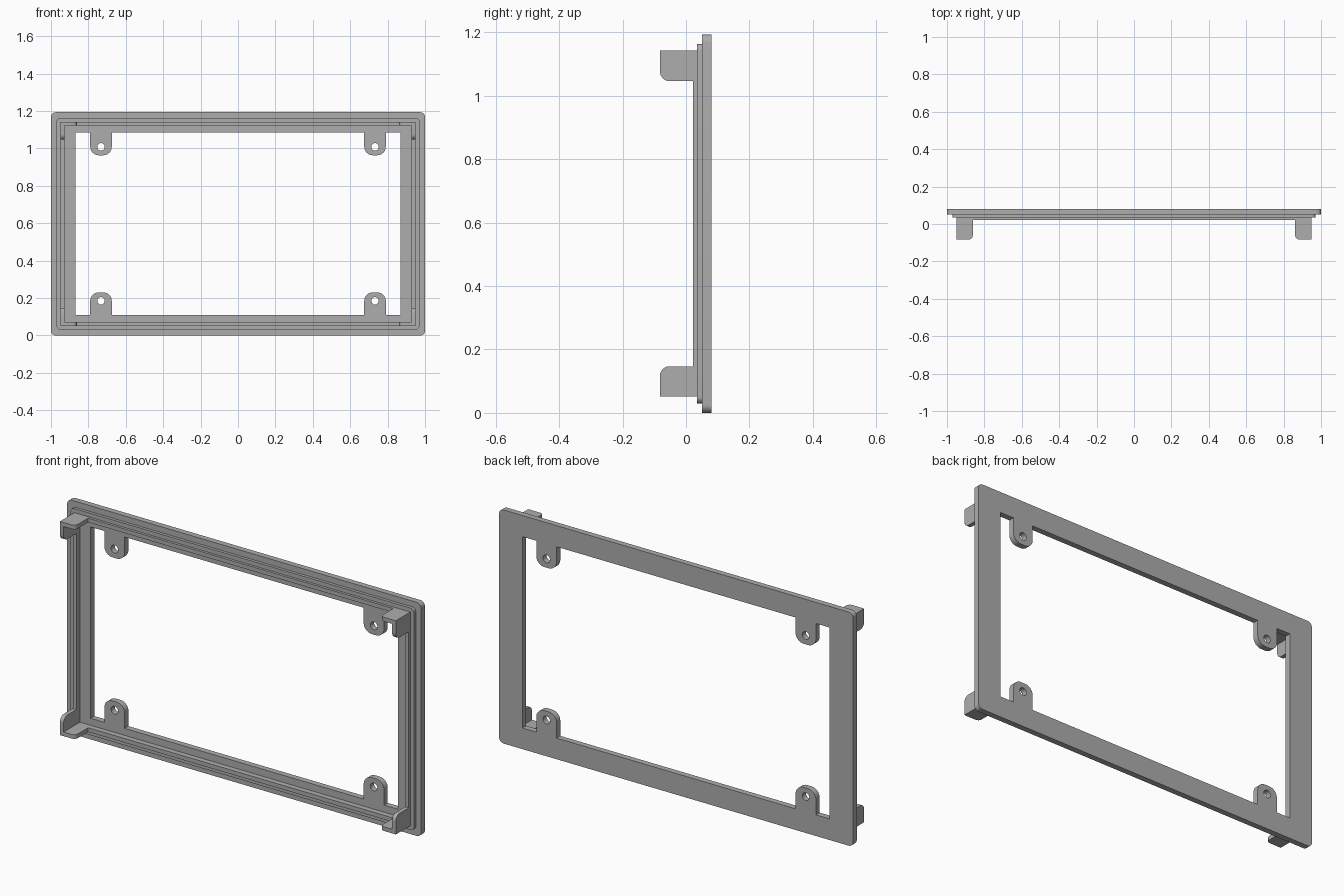
import bpy, bmesh
from math import pi, sin, cos
from mathutils import Vector

cube = bpy.data.objects.get("Cube")
if cube:
    bpy.data.objects.remove(cube, do_unlink=True)

H = 1.193          # overall height
FRONT = (pi / 2, 0, 0)          # outline in XZ, thickness along Y
SIDE = (pi / 2, 0, pi / 2)      # outline in YZ, thickness along X
FLAT = (0, 0, 0)                # outline in XY, thickness along Z

grey = bpy.data.materials.new("plain grey")
grey.use_nodes = True
colour = (0.42, 0.42, 0.42, 1)
grey.diffuse_color = colour
grey.node_tree.nodes["Principled BSDF"].inputs["Base Color"].default_value = colour


def outline(corners, steps=8):
    """Turn (x, y, radius) corners into a loop with rounded corners."""
    loop = []
    for i, (x, y, r) in enumerate(corners):
        p = Vector((x, y))
        if r == 0:
            loop.append(p)
            continue
        u = (Vector(corners[i - 1][:2]) - p).normalized()
        v = (Vector(corners[(i + 1) % len(corners)][:2]) - p).normalized()
        c = p + r * (u + v)
        for k in range(steps + 1):
            a = pi / 2 * k / steps
            loop.append(c - r * (v * cos(a) + u * sin(a)))
    return loop


def rectangle(inset, r=0):
    x, lo, hi = 1 - inset, inset, H - inset
    return outline([(-x, lo, r), (x, lo, r), (x, hi, r), (-x, hi, r)])


def circle(x, y, r, n=24):
    return [Vector((x + r * cos(2 * pi * k / n), y + r * sin(2 * pi * k / n))) for k in range(n)]


def slab(name, loops, turn, axis, start, end):
    """Fill the loops, inner ones as holes, and extrude from start to end."""
    curve = bpy.data.curves.new(name, 'CURVE')
    curve.dimensions, curve.fill_mode = '2D', 'BOTH'
    curve.extrude = (end - start) / 2
    for loop in loops:
        spline = curve.splines.new('POLY')
        spline.points.add(len(loop) - 1)
        for point, p in zip(spline.points, loop):
            point.co = (p.x, p.y, 0, 1)
        spline.use_cyclic_u = True
    ob = bpy.data.objects.new(name, curve)
    bpy.context.collection.objects.link(ob)
    ob.rotation_euler = turn
    ob.location[axis] = (start + end) / 2
    bpy.ops.object.select_all(action='DESELECT')
    ob.select_set(True)
    bpy.context.view_layer.objects.active = ob
    bpy.ops.object.convert(target='MESH')
    ob = bpy.context.object
    bm = bmesh.new()
    bm.from_mesh(ob.data)
    bmesh.ops.remove_doubles(bm, verts=bm.verts, dist=1e-5)
    bmesh.ops.recalc_face_normals(bm, faces=bm.faces)
    bm.to_mesh(ob.data)
    bm.free()
    ob.data.materials.clear()
    ob.data.materials.append(grey)
    bpy.ops.object.shade_smooth_by_angle()


# Face plate: the opening outline carries four rounded screw tabs
quarter = [(0.868, 0.108, 0), (0.79, 0.108, 0), (0.79, 0.23, 0.045),
           (0.675, 0.23, 0.045), (0.675, 0.108, 0)]
bottom = quarter + [(-x, z, r) for x, z, r in reversed(quarter)]
opening = bottom + [(x, H - z, r) for x, z, r in reversed(bottom)]
holes = [circle(sx * 0.7325, z, 0.02) for sx in (-1, 1) for z in (0.185, H - 0.185)]
slab("face_plate", [rectangle(0, 0.025), outline(opening)] + holes, FRONT, 1, 0.05, 0.08)

# Stepped rims on the front
slab("wide_rim", [rectangle(0.03, 0.02), rectangle(0.072)], FRONT, 1, 0.035, 0.05)
slab("narrow_rim", [rectangle(0.051), rectangle(0.072)], FRONT, 1, 0.022, 0.035)

# L-shaped corner clips
for sx, side in ((1, "left"), (-1, "right")):
    for top, level in ((False, "lower"), (True, "upper")):
        def height(z):
            return H - z if top else z
        upright = [(0.03, height(0.051), 0), (-0.082, height(0.051), 0),
                   (-0.082, height(0.147), 0.03), (0.03, height(0.147), 0)]
        x0, x1 = sorted((sx * 0.928, sx * 0.949))
        slab(f"{level}_{side}_clip_upright", [outline(upright)], SIDE, 0, x0, x1)
        shelf = [(sx * 0.949, 0.03, 0), (sx * 0.949, -0.077, 0),
                 (sx * 0.862, -0.077, 0.02), (sx * 0.862, 0.03, 0)]
        shelf = [(x, -0.082 if y < 0 else y, r) for x, y, r in shelf]
        z0, z1 = sorted((height(0.051), height(0.072)))
        slab(f"{level}_{side}_clip_shelf", [outline(shelf)], FLAT, 2, z0, z1)
